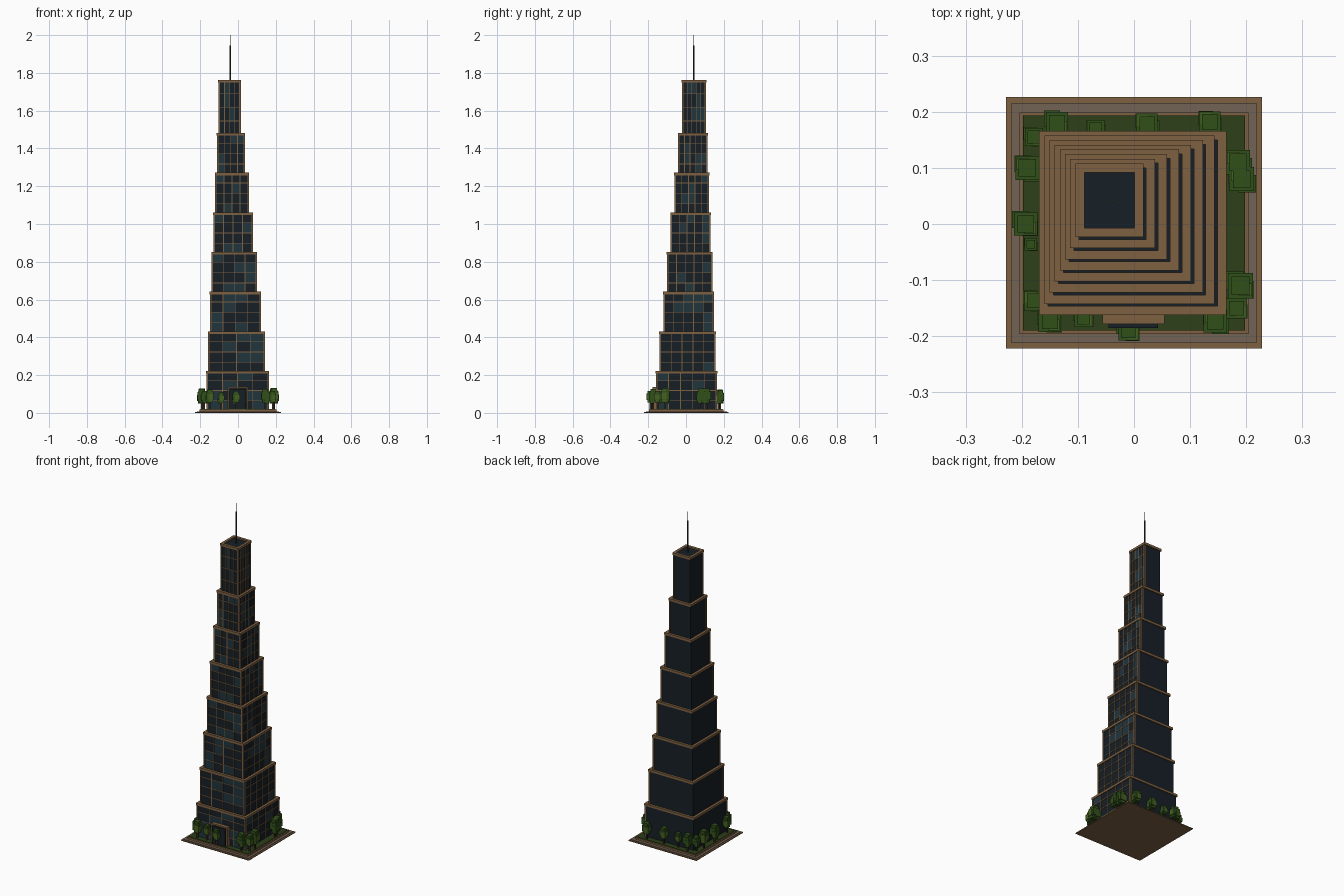
import bpy, bmesh, math, random

if "Cube" in bpy.data.objects:
    bpy.data.objects.remove(bpy.data.objects["Cube"])
random.seed(4)

def mat(name, c):
    m = bpy.data.materials.new(name)
    m.diffuse_color = (*c, 1)
    m.use_nodes = True
    m.node_tree.nodes["Principled BSDF"].inputs["Base Color"].default_value = m.diffuse_color
    return m

BROWN = mat("bronze", (0.21, 0.12, 0.055))
PAVE = mat("paving", (0.17, 0.125, 0.09))
GLASS = mat("dark_glass", (0.008, 0.014, 0.019))
LIGHT = mat("lit_glass", (0.014, 0.035, 0.048))
LAWN = mat("lawn", (0.025, 0.05, 0.01))
LEAF = mat("leaf", (0.03, 0.08, 0.01))
LEAF2 = mat("leaf_light", (0.06, 0.12, 0.016))
BARK = mat("bark", (0.05, 0.03, 0.015))
METAL = mat("dark_metal", (0.03, 0.03, 0.03))

def boxes(name, items, m):
    """One object made from boxes given as (x0, x1, y0, y1, z0, z1)."""
    bm = bmesh.new()
    for x0, x1, y0, y1, z0, z1 in items:
        r = bmesh.ops.create_cube(bm, size=1)
        for v in r["verts"]:
            v.co = ((x0 + x1) / 2 + v.co.x * (x1 - x0),
                    (y0 + y1) / 2 + v.co.y * (y1 - y0),
                    (z0 + z1) / 2 + v.co.z * (z1 - z0))
    me = bpy.data.meshes.new(name)
    bm.to_mesh(me)
    bm.free()
    me.materials.append(m)
    ob = bpy.data.objects.new(name, me)
    bpy.context.collection.objects.link(ob)
    return ob

def rod(name, x, y, z0, z1, r, m):
    bpy.ops.mesh.primitive_cylinder_add(vertices=8, radius=r, depth=z1 - z0,
                                        location=(x, y, (z0 + z1) / 2))
    ob = bpy.context.object
    ob.name = name
    ob.data.materials.append(m)

# Plaza layers
boxes("base_plate", [(-.228, .228, -.222, .226, 0, .005)], BROWN)
boxes("paving", [(-.218, .218, -.212, .216, .004, .008)], PAVE)
boxes("curb", [(-.204, .204, -.196, .199, .004, .018)], BROWN)
boxes("lawn", [(-.198, .198, -.19, .193, .015, .021)], LAWN)

# Tapering tiers: glass core, parapet ring, facade grid on front and right
tops = [.222, .432, .642, .852, 1.062, 1.272, 1.482, 1.762]
W, LIP, T = .016, .006, .0025
z0 = .015
for i, top in enumerate(tops):
    X0, X1 = -.169 + .0092 * i, .165 - .0212 * i
    Y0, Y1 = -.162 + .0198 * i, .166 - .0083 * i
    x0, x1, y0, y1 = X0 + LIP, X1 - LIP, Y0 + LIP, Y1 - LIP
    n = str(i + 1)
    boxes("tower_tier_" + n, [(x0, x1, y0, y1, z0, top - .008)], GLASS)
    zr = top - .014
    boxes("parapet_" + n, [
        (X0, X1, Y0, Y0 + W, zr, top), (X0, X1, Y1 - W, Y1, zr, top),
        (X0, X0 + W, Y0 + W, Y1 - W, zr, top),
        (X1 - W, X1, Y0 + W, Y1 - W, zr, top)], BROWN)
    bars, panes = [], []
    # corner posts
    for cx, cy in ((x0, y0), (x1, y0), (x1, y1)):
        bars.append((cx - .004, cx + .004, cy - .004, cy + .004, z0, zr))
    floors, fc, rc = 4, 4, 5
    dz, dx, dy = (top - z0) / floors, (x1 - x0) / fc, (y1 - y0) / rc
    for k in range(1, floors):
        z = z0 + k * dz
        bars.append((x0, x1, y0 - T, y0, z - .002, z + .002))
        bars.append((x1, x1 + T, y0, y1, z - .002, z + .002))
    for k in range(1, fc):
        x = x0 + k * dx
        bars.append((x - .002, x + .002, y0 - T, y0, z0, zr))
    for k in range(1, rc):
        y = y0 + k * dy
        bars.append((x1, x1 + T, y - .002, y + .002, z0, zr))
    boxes("mullions_" + n, bars, BROWN)
    # lighter window panes
    for f in range(floors):
        za, zb = z0 + f * dz, min(z0 + (f + 1) * dz, zr)
        for k in range(fc):
            if random.random() < .3:
                panes.append((x0 + k * dx, x0 + (k + 1) * dx, y0 - .001, y0, za, zb))
        for k in range(rc):
            if random.random() < .2:
                panes.append((x1, x1 + .001, y0 + k * dy, y0 + (k + 1) * dy, za, zb))
    boxes("window_panes_" + n, panes, LIGHT)
    z0 = top - .009

# Entrance
boxes("entrance_frame", [(-.056, -.047, -.178, -.155, .015, .136),
                         (.045, .054, -.178, -.155, .015, .136),
                         (-.056, .054, -.178, -.155, .128, .136)], BROWN)
boxes("entrance_door", [(-.045, .043, -.185, -.155, .018, .126)], GLASS)

# Spire
rod("spire_mast", -.041, .041, 1.745, 1.945, .0045, METAL)
rod("spire_tip", -.041, .041, 1.94, 2.0, .0016, METAL)

# Trees around the lawn: x, y, crown half-width
trees = [(-.137, .18, .022), (-.068, .17, .017), (.023, .178, .021), (.135, .182, .021),
         (-.178, .155, .018), (-.19, .1, .024), (.185, .11, .024), (.192, .08, .024),
         (-.193, .0, .023), (-.184, -.036, .012), (.19, -.11, .025), (.183, -.15, .02),
         (-.178, -.137, .02), (-.15, -.173, .022), (.145, -.173, .023),
         (-.01, -.19, .02), (-.09, -.167, .018)]
trunks, dark, light = [], [], []

def puff(lst, x, y, r, za, zb):
    """Stepped leaf clump: a wide band and a taller narrow core."""
    h = zb - za
    lst.append((x - r, x + r, y - r, y + r, za + h * .22, zb - h * .22))
    q = r * .72
    lst.append((x - q, x + q, y - q, y + q, za, zb))

for x, y, r in trees:
    h = .055 + r * 3.1
    trunks.append((x - .004, x + .004, y - .004, y + .004, .015, .07))
    puff(dark, x, y, r * .9, .055, h)
    s = random.choice((-1, 1))
    puff(light, x + s * r * .35, y - s * r * .3, r * .62, .06, h - .012)
    puff(dark, x - s * r * .4, y + s * r * .35, r * .65, .05, h - .02)
boxes("tree_trunks", trunks, BARK)
boxes("tree_leaves_dark", dark, LEAF)
boxes("tree_leaves_light", light, LEAF2)
